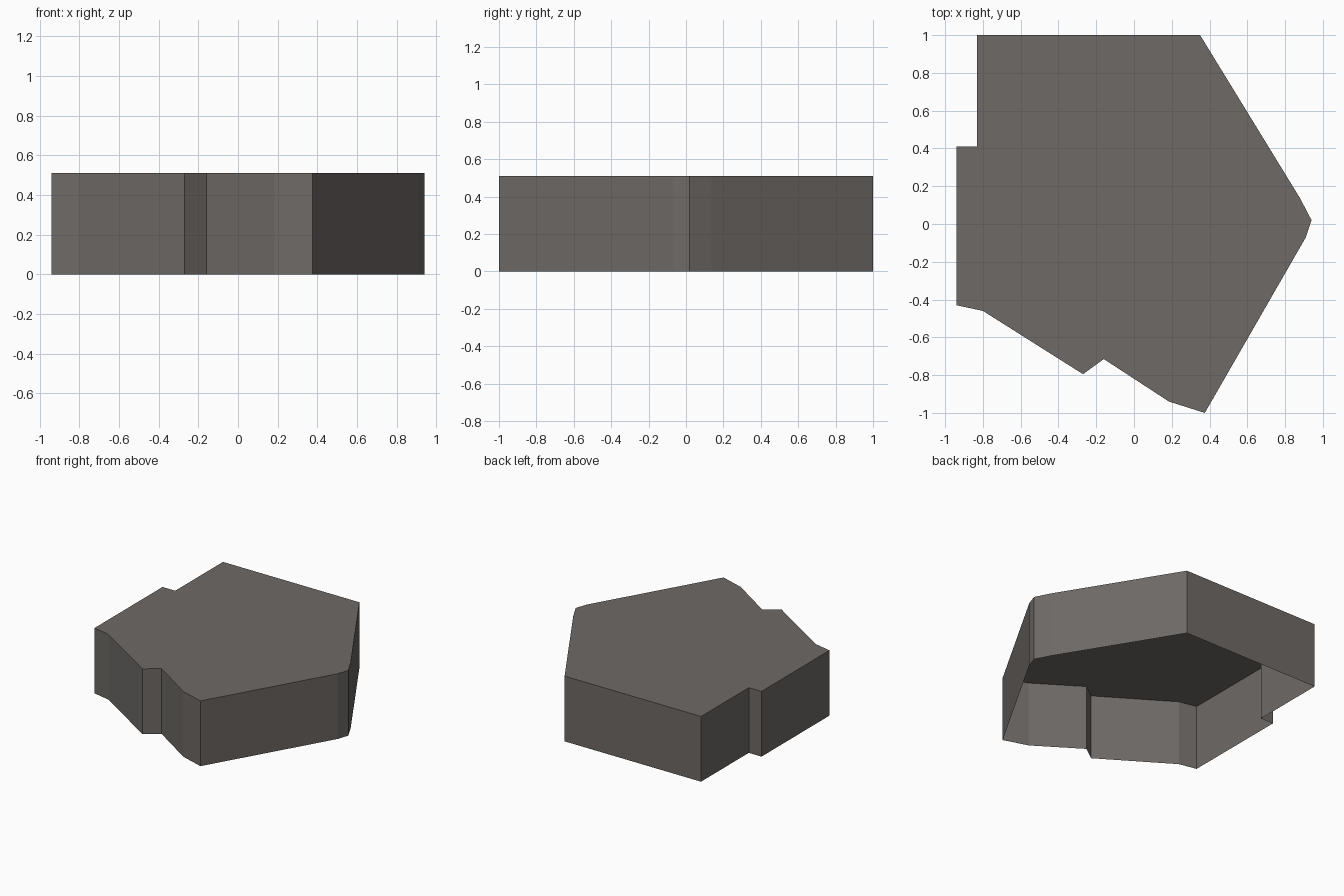
import bpy, bmesh

if "Cube" in bpy.data.objects:
    bpy.data.objects.remove(bpy.data.objects["Cube"])

HEIGHT = 0.51

# Plan outline, counter-clockwise seen from above
OUTLINE = [
    (0.35, 1.0), (-0.83, 1.0), (-0.83, 0.41), (-0.94, 0.41),
    (-0.94, -0.43), (-0.80, -0.46), (-0.27, -0.795), (-0.16, -0.715),
    (0.185, -0.94), (0.375, -1.0), (0.91, -0.07), (0.94, 0.02), (0.88, 0.135),
]

# Single warm grey colour
grey = bpy.data.materials.new("warm grey")
grey.diffuse_color = (0.156, 0.143, 0.133, 1.0)
grey.use_nodes = True
grey.node_tree.nodes["Principled BSDF"].inputs["Base Color"].default_value = grey.diffuse_color

# Flat-roofed block: side walls and roof, open underneath
bm = bmesh.new()
low = [bm.verts.new((x, y, 0.0)) for x, y in OUTLINE]
high = [bm.verts.new((x, y, HEIGHT)) for x, y in OUTLINE]
n = len(OUTLINE)
for i in range(n):
    j = (i + 1) % n
    bm.faces.new((low[i], low[j], high[j], high[i]))
bm.faces.new(high)

mesh = bpy.data.meshes.new("building_block")
bm.to_mesh(mesh)
bm.free()
mesh.materials.append(grey)
block = bpy.data.objects.new("building_block", mesh)
bpy.context.collection.objects.link(block)
